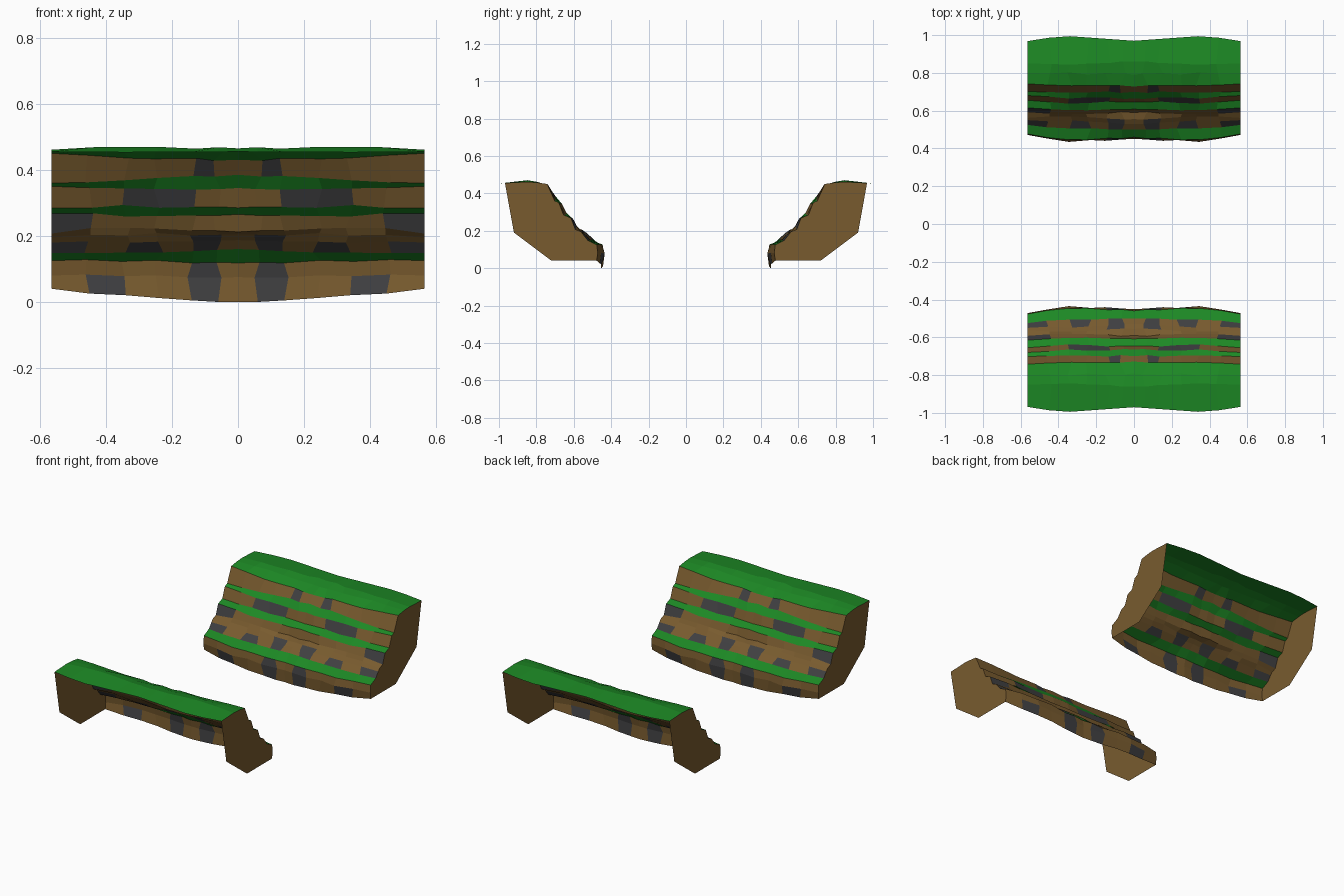
import bpy, bmesh, random
from math import pi

if "Cube" in bpy.data.objects:
    bpy.data.objects.remove(bpy.data.objects["Cube"])

random.seed(4)


def material(name, rgb):
    m = bpy.data.materials.new(name)
    m.diffuse_color = (*rgb, 1)
    m.use_nodes = True
    m.node_tree.nodes["Principled BSDF"].inputs["Base Color"].default_value = m.diffuse_color
    return m


GREEN, BROWN, GREY = 0, 1, 2
mats = [material("grass", (0.012, 0.25, 0.018)),
        material("earth", (0.19, 0.105, 0.028)),
        material("rock", (0.05, 0.05, 0.053))]

# Bank cross-section rows: y at centre, middle, end, then z at the same stations
ROWS = [(.455, .445, .478, .000, .020, .040),
        (.450, .437, .472, .075, .080, .080),
        (.460, .445, .477, .118, .125, .125),
        (.500, .505, .525, .160, .150, .148),
        (.530, .545, .550, .187, .182, .180),
        (.555, .565, .562, .205, .205, .195),
        (.590, .585, .592, .212, .230, .207),
        (.608, .607, .615, .265, .262, .268),
        (.645, .640, .655, .285, .291, .285),
        (.665, .665, .680, .345, .340, .350),
        (.700, .692, .702, .385, .366, .360),
        (.728, .730, .742, .430, .440, .450),
        (.790, .800, .800, .455, .460, .458),
        (.860, .840, .850, .465, .473, .461),
        (.970, .997, .968, .455, .453, .455)]
COLS = [0, .06, .14, .24, .34, .45, .565]
MID, END = .38, .565

# Grassy ledges, and the rock patches as row: columns
GRASS = {2, 7, 9, 11, 12, 13}
ROCK = {0: (1, 4), 1: (1,), 3: (1, 3, 5), 4: (1,), 6: (5,), 8: (2, 3), 10: (1,)}


def station(a, b, c, x):
    if x < MID:
        return a + (b - a) * x / MID
    return b + (c - b) * (x - MID) / (END - MID)


def build_bank():
    bm = bmesh.new()
    grid = []
    for r, row in enumerate(ROWS):
        line = []
        for c, x in enumerate(COLS):
            y, z = station(*row[:3], x), station(*row[3:], x)
            if 0 < c < len(COLS) - 1:
                if r < len(ROWS) - 1:
                    y += random.uniform(-.006, .006)
                    z += random.uniform(-.004, .004)
                if 0 < r < len(ROWS) - 1:
                    x += random.uniform(-.015, .015)
            line.append(bm.verts.new((x, y, z)))
        grid.append(line)
    # Terraced slope
    for r in range(len(ROWS) - 1):
        for c in range(len(COLS) - 1):
            f = bm.faces.new((grid[r][c], grid[r + 1][c],
                              grid[r + 1][c + 1], grid[r][c + 1]))
            f.normal_update()
            if f.normal.z - f.normal.y < 0:
                f.normal_flip()
            f.material_index = (GREEN if r in GRASS else
                                GREY if c in ROCK.get(r, ()) else BROWN)
    # End wall; back and underside stay open
    outline = [line[-1] for line in grid]
    outline += [bm.verts.new((END, .92, .19)), bm.verts.new((END, .72, .04))]
    cap = bm.faces.new(outline)
    cap.material_index = BROWN
    cap.normal_update()
    if cap.normal.x < 0:
        cap.normal_flip()
    bmesh.ops.triangulate(bm, faces=[cap])
    me = bpy.data.meshes.new("bank")
    bm.to_mesh(me)
    bm.free()
    for m in mats:
        me.materials.append(m)
    return me


# Two facing banks, each mirrored left to right
mesh = build_bank()
for name, turn in (("back_bank", 0), ("front_bank", pi)):
    ob = bpy.data.objects.new(name, mesh)
    bpy.context.collection.objects.link(ob)
    ob.rotation_euler.z = turn
    mod = ob.modifiers.new("mirror", 'MIRROR')
    mod.use_axis = (True, False, False)
    mod.merge_threshold = .001
